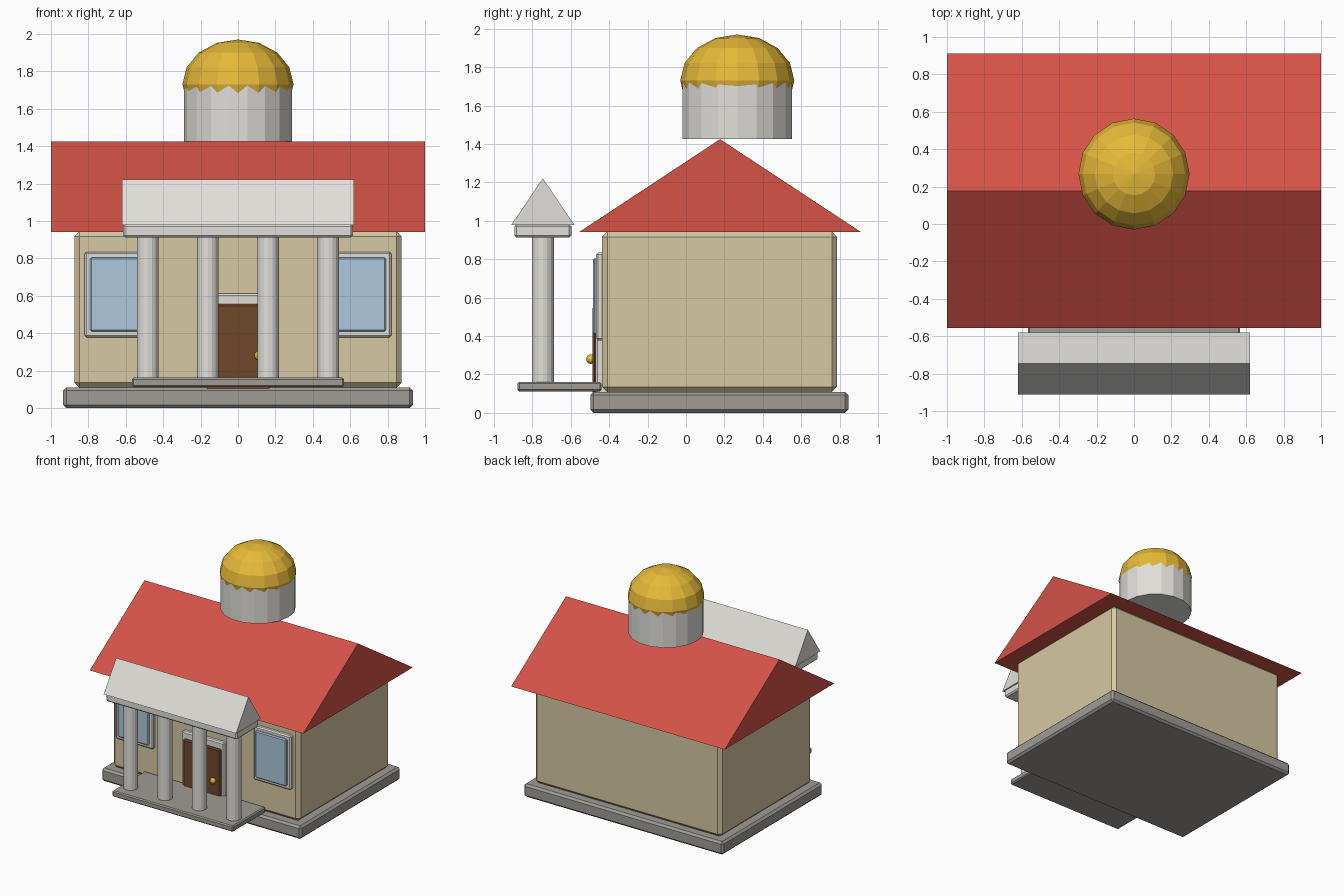
import bpy, bmesh
from math import pi
from mathutils import Matrix

if "Cube" in bpy.data.objects:
    bpy.data.objects.remove(bpy.data.objects["Cube"])


def material(name, rgb):
    m = bpy.data.materials.new(name)
    m.diffuse_color = (*rgb, 1)
    m.use_nodes = True
    m.node_tree.nodes["Principled BSDF"].inputs["Base Color"].default_value = m.diffuse_color
    return m


RED = material("red_tile", (0.66, 0.085, 0.062))
SAND = material("sand_wall", (0.68, 0.58, 0.37))
WHITE = material("pale_stone", (0.75, 0.74, 0.70))
STONE = material("grey_stone", (0.35, 0.33, 0.30))
WOOD = material("wood", (0.16, 0.065, 0.025))
GLASS = material("window_glass", (0.42, 0.58, 0.72))
GOLD = material("gold", (0.80, 0.49, 0.04))


def finish(name, bm, mat):
    bmesh.ops.recalc_face_normals(bm, faces=bm.faces[:])
    me = bpy.data.meshes.new(name)
    bm.to_mesh(me)
    bm.free()
    me.materials.append(mat)
    ob = bpy.data.objects.new(name, me)
    bpy.context.collection.objects.link(ob)
    return ob


def box(name, xs, ys, zs, bevel, mat):
    """Box between limits, with a single flat chamfer on every edge."""
    bm = bmesh.new()
    bmesh.ops.create_cube(bm, size=1)
    for v in bm.verts:
        v.co = [(a + b) / 2 + c * (b - a) for (a, b), c in zip((xs, ys, zs), v.co)]
    bmesh.ops.bevel(bm, geom=bm.edges[:], offset=bevel, segments=1, affect='EDGES')
    return finish(name, bm, mat)


def gable(name, half, y0, y1, z0, z1, mat):
    """Triangular prism running along x."""
    bm = bmesh.new()
    tri = [(y0, z0), (y1, z0), ((y0 + y1) / 2, z1)]
    a, b = [[bm.verts.new((x, y, z)) for y, z in tri] for x in (-half, half)]
    bm.faces.new(a)
    bm.faces.new(b)
    for i in range(3):
        j = (i + 1) % 3
        bm.faces.new((a[i], a[j], b[j], b[i]))
    return finish(name, bm, mat)


def cylinder(name, x, y, z0, z1, r, sides, mat):
    bm = bmesh.new()
    m = Matrix.Translation((x, y, (z0 + z1) / 2)) @ Matrix.Rotation(pi / 2, 4, 'Z')
    bmesh.ops.create_cone(bm, cap_ends=True, segments=sides, radius1=r, radius2=r,
                          depth=z1 - z0, matrix=m)
    return finish(name, bm, mat)


def ball(name, loc, r, rz, seg, rings, mat):
    bm = bmesh.new()
    m = Matrix.Translation(loc) @ Matrix.Diagonal((r, r, rz, 1))
    bmesh.ops.create_uvsphere(bm, u_segments=seg, v_segments=rings, radius=1, matrix=m)
    return finish(name, bm, mat)


# Main building
box("foundation", (-0.935, 0.935), (-0.498, 0.845), (0, 0.11), 0.017, STONE)
box("walls", (-0.875, 0.875), (-0.437, 0.787), (0.108, 0.945), 0.028, SAND)
gable("main_roof", 1.0, -0.556, 0.911, 0.942, 1.425, RED)

# Drum and dome
cylinder("dome_drum", 0, 0.267, 1.425, 1.73, 0.29, 18, WHITE)
ball("dome", (0, 0.267, 1.73), 0.297, 0.24, 16, 8, GOLD)

# Portico
box("porch_floor", (-0.567, 0.567), (-0.877, -0.44), (0.112, 0.162), 0.009, STONE)
for i, x in enumerate((-0.483, -0.161, 0.161, 0.483)):
    cylinder(f"column_{i + 1}", x, -0.745, 0.155, 0.918, 0.058, 16, WHITE)
box("porch_beam", (-0.615, 0.615), (-0.893, -0.597), (0.912, 0.982), 0.011, WHITE)
gable("porch_roof", 0.62, -0.911, -0.58, 0.977, 1.222, WHITE)

# Door
box("door_frame", (-0.2, 0.2), (-0.47, -0.40), (0.01, 0.612), 0.01, WHITE)
box("door", (-0.175, 0.175), (-0.487, -0.41), (0.0, 0.555), 0.01, WOOD)
ball("door_knob", (0.112, -0.495, 0.28), 0.025, 0.025, 12, 8, GOLD)

# Windows
for side, s in (("left", -1), ("right", 1)):
    box(f"{side}_window_frame", sorted((s * 0.47, s * 0.82)), (-0.468, -0.40),
        (0.378, 0.835), 0.01, WHITE)
    box(f"{side}_window_glass", sorted((s * 0.50, s * 0.79)), (-0.485, -0.42),
        (0.408, 0.805), 0.008, GLASS)
